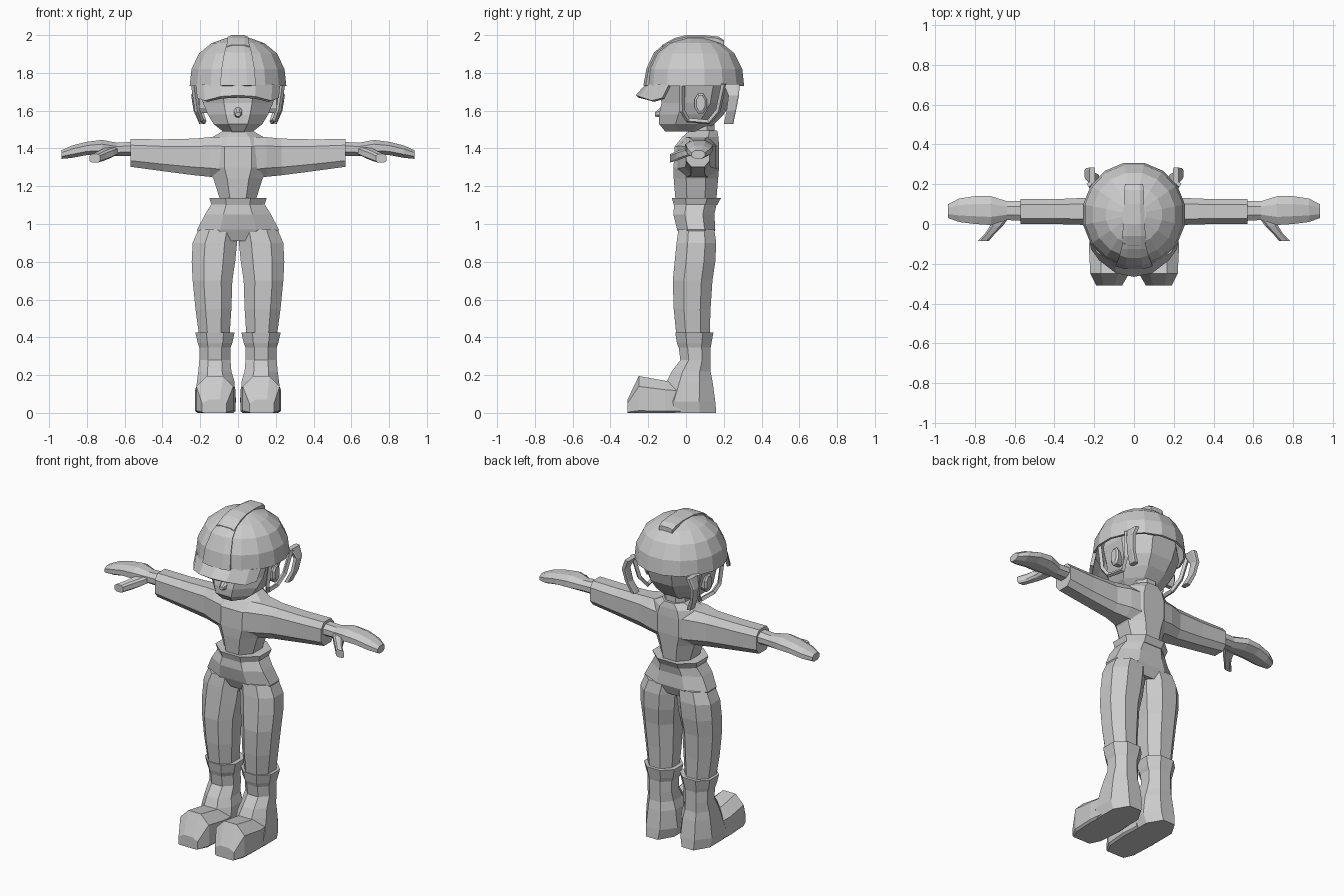
import bpy, bmesh, math

grey = bpy.data.materials.new("plain_grey")
grey.diffuse_color = (0.6, 0.6, 0.6, 1)


def make(name, verts, faces, mirror=False, thick=0):
    me = bpy.data.meshes.new(name)
    me.from_pydata(verts, [], faces)
    bm = bmesh.new()
    bm.from_mesh(me)
    bmesh.ops.recalc_face_normals(bm, faces=bm.faces)
    bm.to_mesh(me)
    bm.free()
    ob = bpy.data.objects.new(name, me)
    bpy.context.collection.objects.link(ob)
    me.materials.append(grey)
    if thick:
        mod = ob.modifiers.new("thickness", 'SOLIDIFY')
        mod.thickness, mod.offset = thick, 0
    if mirror:
        ob.modifiers.new("mirror", 'MIRROR')
    return ob


def loft(name, axis, rows, k=0.28, kl=None, mirror=False):
    """Chamfered box sections (position, a0, a1, b0, b1) joined along an axis."""
    kl = k if kl is None else kl
    verts, faces = [], []
    for p, a0, a1, b0, b1 in rows:
        w, h = a1 - a0, b1 - b0
        ring = [(a0 + k * w, b1), (a0, b1 - k * h), (a0, b0 + kl * h), (a0 + kl * w, b0),
                (a1 - kl * w, b0), (a1, b0 + kl * h), (a1, b1 - k * h), (a1 - k * w, b1)]
        for a, b in ring:
            verts.append({'x': (p, a, b), 'y': (a, p, b), 'z': (a, b, p)}[axis])
    n = len(rows)
    for r in range(n - 1):
        for i in range(8):
            j = (i + 1) % 8
            faces.append((r * 8 + i, r * 8 + j, r * 8 + 8 + j, r * 8 + 8 + i))
    faces += [tuple(range(8)), tuple(range(n * 8 - 8, n * 8))]
    return make(name, verts, faces, mirror)


def sheet(name, rows, thick):
    """Strip of equal-length point rows with thickness."""
    c = len(rows[0])
    faces = [(r * c + i, r * c + i + 1, r * c + c + i + 1, r * c + c + i)
             for r in range(len(rows) - 1) for i in range(c - 1)]
    return make(name, [p for row in rows for p in row], faces, thick=thick)


# Trousers
loft("trouser_leg", 'z', [
    (0.40, .045, .205, -.05, .125), (0.55, .035, .225, -.065, .13), (0.70, .03, .24, -.07, .14),
    (0.80, .015, .245, -.06, .155), (0.90, .005, .24, -.05, .16), (0.97, 0, .21, -.04, .15)],
    mirror=True)
loft("hips", 'z', [
    (0.91, -.19, .19, -.02, .13), (0.97, -.216, .216, -.047, .155),
    (1.05, -.175, .175, -.067, .15), (1.11, -.138, .138, -.062, .163)])
loft("waistband", 'z', [(1.10, -.14, .14, -.064, .165), (1.138, -.152, .152, -.075, .185)])

# Boots
loft("boot_shaft", 'z', [
    (0, .03, .215, -.15, .16), (.06, .01, .227, -.15, .155), (.17, .02, .217, -.10, .14),
    (.22, .035, .21, -.075, .13), (.28, .04, .205, -.03, .13), (.36, .04, .205, -.04, .13)],
    mirror=True)
loft("boot_cuff", 'z', [(.345, .04, .205, -.04, .13), (.37, .03, .213, -.048, .135),
                        (.425, .018, .226, -.057, .145)], mirror=True)
loft("boot_toe", 'y', [
    (-.31, .06, .19, 0, .07), (-.25, .025, .22, 0, .195), (-.11, .012, .227, 0, .17),
    (0, .02, .215, 0, .16)], kl=.06, mirror=True)

# Upper body
loft("torso", 'z', [
    (1.12, -.092, .092, -.055, .16), (1.24, -.13, .13, -.065, .17), (1.30, -.165, .165, -.066, .175),
    (1.41, -.165, .165, -.06, .175), (1.46, -.135, .135, -.02, .172), (1.495, -.075, .075, .02, .165)])
loft("sleeve", 'x', [
    (.08, -.05, .165, 1.24, 1.46), (.15, -.035, .155, 1.25, 1.46), (.23, -.005, .132, 1.258, 1.452),
    (.40, 0, .125, 1.28, 1.448), (.57, 0, .125, 1.303, 1.45)], k=.22, mirror=True)
loft("neck", 'z', [(1.45, -.075, .075, .01, .15), (1.56, -.07, .07, .01, .15)])

# Hands
loft("hand", 'x', [
    (.55, .015, .115, 1.36, 1.435), (.64, .02, .115, 1.36, 1.43), (.72, -.005, .14, 1.365, 1.445),
    (.80, 0, .14, 1.365, 1.435), (.88, .01, .128, 1.35, 1.415), (.935, .03, .1, 1.345, 1.39)],
    mirror=True)
loft("thumb", 'y', [
    (.03, .63, .71, 1.365, 1.41), (-.01, .66, .725, 1.35, 1.40),
    (-.05, .70, .75, 1.335, 1.385), (-.085, .73, .785, 1.325, 1.37)], k=.2, mirror=True)

# Head
loft("head", 'z', [
    (1.49, -.08, .08, -.11, .10), (1.53, -.13, .13, -.143, .15), (1.58, -.16, .16, -.143, .20),
    (1.64, -.185, .185, -.13, .24), (1.73, -.21, .21, -.14, .265), (1.80, -.20, .20, -.12, .25)],
    k=.3)
loft("nose", 'y', [(-.165, -.012, .012, 1.57, 1.59), (-.12, -.03, .03, 1.56, 1.63)])
loft("ear", 'x', [(.15, .05, .10, 1.59, 1.68), (.205, .045, .11, 1.585, 1.69),
                  (.215, .055, .10, 1.60, 1.68)], mirror=True)

# Helmet dome, open underneath
profile = [(.255, 1.73), (.245, 1.82), (.205, 1.90), (.14, 1.952), (.06, 1.98)]
N = 16
verts = [(r * math.sin(2 * math.pi * (i + .5) / N), .047 - r * 1.02 * math.cos(2 * math.pi * (i + .5) / N), z)
         for r, z in profile for i in range(N)]
faces = [(r * N + i, r * N + (i + 1) % N, r * N + N + (i + 1) % N, r * N + N + i)
         for r in range(len(profile) - 1) for i in range(N)]
faces.append(tuple(range(len(verts) - N, len(verts))))
make("helmet_dome", verts, faces, thick=.012)


# Helmet front panel and raised crest
def strip(name, rows, drop, thick):
    sheet(name, [[(-w, y + drop, z), (-w / 2, y, z), (w / 2, y, z), (w, y + drop, z)]
                 for w, y, z in rows], thick)


strip("helmet_front_panel", [(.092, -.216, 1.732), (.085, -.20, 1.82), (.07, -.162, 1.902),
                             (.055, -.10, 1.952)], .012, .02)
loft("helmet_crest", 'y', [
    (-.125, -.06, .06, 1.91, 1.948), (-.06, -.058, .058, 1.94, 1.985), (0, -.055, .055, 1.95, 2.0),
    (.10, -.05, .05, 1.95, 2.0), (.17, -.05, .05, 1.945, 1.992), (.20, -.045, .045, 1.93, 1.975)],
    k=.2)

# Visor: bent band from the rim out and down
top, low = [], []
for x, yt, yl, zl in [(.215, -.085, -.12, 1.665), (.175, -.14, -.175, 1.65), (.09, -.19, -.24, 1.67),
                      (0, -.205, -.258, 1.675)]:
    top.append((x, yt, 1.735))
    low.append((x * .97, yl, zl))


def whole(row):
    return row + [(-x, y, z) for x, y, z in reversed(row[:-1])]


sheet("visor", [whole(top), whole(low)], .02)

# Chin straps looping round each ear
path = [(.235, -.02, 1.74), (.215, -.02, 1.60), (.195, .01, 1.55), (.18, .12, 1.54),
        (.20, .17, 1.60), (.225, .20, 1.74)]
cu = bpy.data.curves.new("chin_strap", 'CURVE')
cu.dimensions = '3D'
cu.bevel_depth, cu.bevel_resolution, cu.use_fill_caps = .014, 0, True
for s in (1, -1):
    sp = cu.splines.new('POLY')
    sp.use_smooth = False
    sp.points.add(len(path) - 1)
    for pt, (x, y, z) in zip(sp.points, path):
        pt.co = (s * x, y, z, 1)
cu.materials.append(grey)
bpy.context.collection.objects.link(bpy.data.objects.new("chin_strap", cu))

# Rear straps standing off the head
loft("rear_strap", 'z', [
    (1.53, .175, .205, .20, .25), (1.60, .208, .235, .215, .265),
    (1.68, .22, .248, .225, .28), (1.74, .195, .225, .20, .285)], k=.15, mirror=True)
